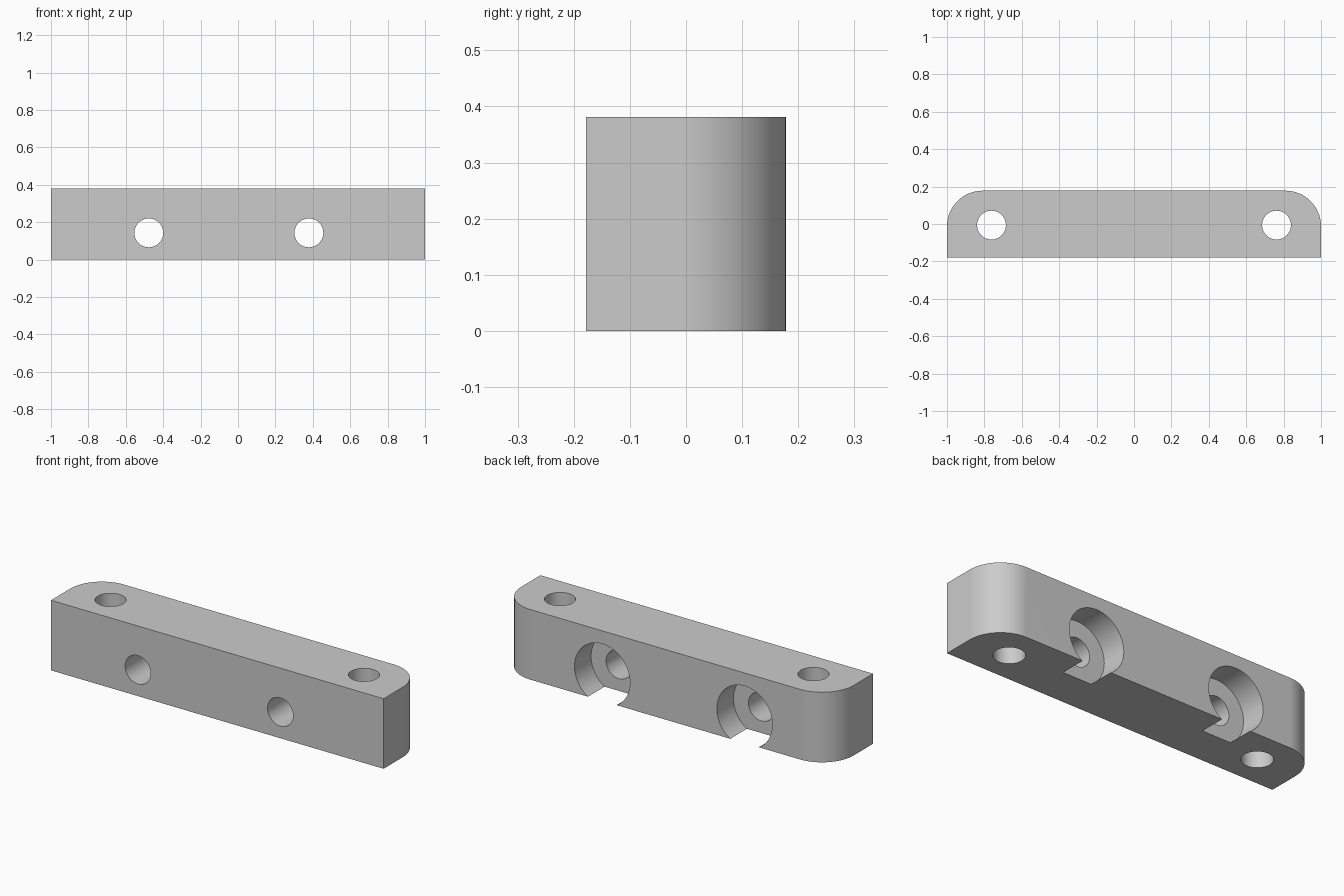
import bpy
import bmesh
import math

cube = bpy.data.objects.get("Cube")
if cube:
    bpy.data.objects.remove(cube, do_unlink=True)

HALF_X, HALF_Y, HEIGHT = 1.0, 0.178, 0.381
CORNER_R = 0.19
HOLE_R = 0.077
BORE_R, BORE_DEPTH = 0.167, 0.143

grey = bpy.data.materials.new("plain grey")
grey.use_nodes = True
grey.diffuse_color = (0.6, 0.6, 0.6, 1)
grey.node_tree.nodes["Principled BSDF"].inputs["Base Color"].default_value = grey.diffuse_color


def corner_arc(side, steps=16):
    """Rounded back corner, running from the end face to the back face."""
    cx, cy = side * (HALF_X - CORNER_R), HALF_Y - CORNER_R
    return [(cx + side * CORNER_R * math.cos(a), cy + CORNER_R * math.sin(a))
            for a in (math.pi / 2 * i / steps for i in range(steps + 1))]


def make_bar():
    """Extruded plan outline with two rounded back corners."""
    outline = [(-HALF_X, -HALF_Y), (HALF_X, -HALF_Y)]
    outline += corner_arc(1) + corner_arc(-1)[::-1]
    bm = bmesh.new()
    base = bm.faces.new([bm.verts.new((x, y, 0)) for x, y in outline])
    top = bmesh.ops.extrude_face_region(bm, geom=[base])["geom"]
    bmesh.ops.translate(bm, vec=(0, 0, HEIGHT),
                        verts=[v for v in top if isinstance(v, bmesh.types.BMVert)])
    bmesh.ops.recalc_face_normals(bm, faces=bm.faces)
    mesh = bpy.data.meshes.new("mounting_bar")
    bm.to_mesh(mesh)
    bm.free()
    mesh.materials.append(grey)
    obj = bpy.data.objects.new("mounting_bar", mesh)
    bpy.context.collection.objects.link(obj)
    return obj


def drill(target, radius, depth, location, along_y=False):
    """Subtract a cylinder from the target and discard the cutter."""
    bpy.ops.mesh.primitive_cylinder_add(
        vertices=64, radius=radius, depth=depth, location=location,
        rotation=(math.pi / 2 if along_y else 0, 0, 0))
    cutter = bpy.context.object
    cutter.name = "drill_cutter"
    cutter.hide_render = True
    cutter.data.materials.append(grey)
    mod = target.modifiers.new("drill", 'BOOLEAN')
    mod.operation = 'DIFFERENCE'
    mod.solver = 'EXACT'
    mod.object = cutter
    bpy.context.view_layer.objects.active = target
    bpy.ops.object.modifier_apply(modifier=mod.name)
    bpy.data.objects.remove(cutter, do_unlink=True)


bar = make_bar()

# Vertical through holes near both ends
for x in (-0.762, 0.762):
    drill(bar, HOLE_R, 1, (x, -0.006, HEIGHT / 2))

# Horizontal holes with back counterbores that break through the underside
for x in (-0.477, 0.379):
    drill(bar, HOLE_R, 1, (x, 0, BORE_DEPTH), along_y=True)
    drill(bar, BORE_R, 2 * BORE_DEPTH, (x, HALF_Y, BORE_DEPTH), along_y=True)

# Smooth curved walls with crisp edges
bpy.ops.object.select_all(action='DESELECT')
bar.select_set(True)
bpy.context.view_layer.objects.active = bar
bpy.ops.object.shade_smooth_by_angle(angle=math.radians(30))
weighted = bar.modifiers.new("weighted_normals", 'WEIGHTED_NORMAL')
weighted.keep_sharp = True
